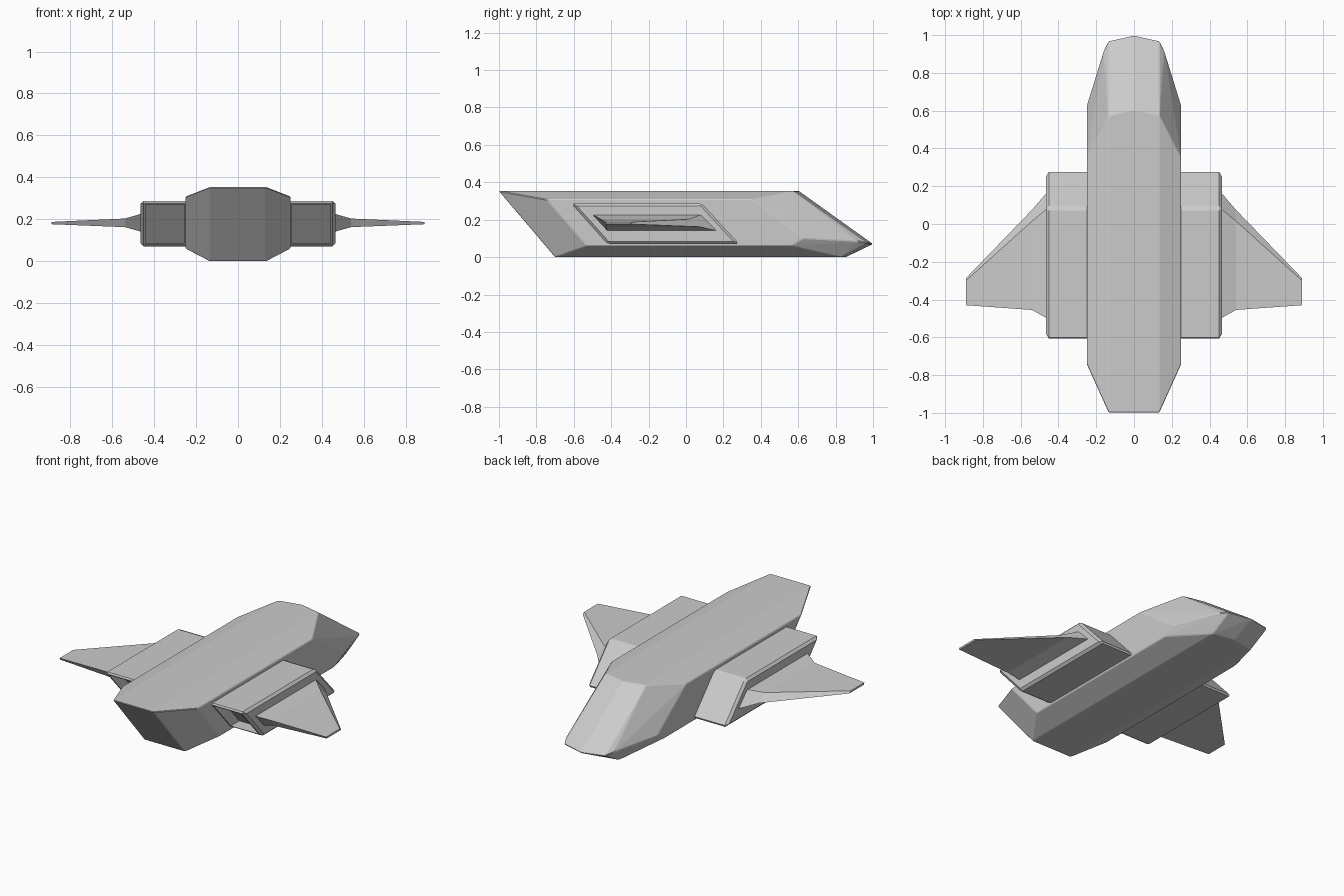
import bpy, bmesh
from mathutils import Vector

cube = bpy.data.objects.get("Cube")
if cube:
    bpy.data.objects.remove(cube)

grey = bpy.data.materials.new("hull_grey")
grey.use_nodes = True
grey.diffuse_color = (0.6, 0.6, 0.6, 1)
grey.node_tree.nodes["Principled BSDF"].inputs["Base Color"].default_value = (0.6, 0.6, 0.6, 1)


def solid(points):
    """Convex solid around the points, with flat regions merged."""
    bm = bmesh.new()
    for p in points:
        bm.verts.new(p)
    bmesh.ops.convex_hull(bm, input=bm.verts[:])
    bmesh.ops.dissolve_limit(bm, angle_limit=0.035, verts=bm.verts[:], edges=bm.edges[:])
    return bm


def round_edges(bm, width):
    bmesh.ops.bevel(bm, geom=bm.edges[:], offset=width, segments=1,
                    affect='EDGES', clamp_overlap=True)


def finish(name, bm):
    bmesh.ops.recalc_face_normals(bm, faces=bm.faces[:])
    mesh = bpy.data.meshes.new(name)
    bm.to_mesh(mesh)
    bm.free()
    mesh.materials.append(grey)
    obj = bpy.data.objects.new(name, mesh)
    bpy.context.collection.objects.link(obj)


# Fuselage: long eight-sided body with slanted, tapered ends
half = [
    (0.135, -1.0, 0.353), (0.25, -0.745, 0.308),
    (0.25, -0.53, 0.06), (0.135, -0.70, 0.0),
    (0.135, 0.575, 0.353), (0.25, 0.35, 0.308),
    (0.135, 0.97, 0.075), (0.16, 0.92, 0.085),
    (0.25, 0.63, 0.10), (0.25, 0.56, 0.06), (0.135, 0.83, 0.0),
]
tip = [(0, 0.605, 0.353), (0, 1.0, 0.07), (0, 0.855, 0.0)]
body = solid([(s * x, y, z) for s in (1, -1) for x, y, z in half] + tip)
round_edges(body, 0.004)
finish("fuselage", body)


def nacelle(name, side):
    """Slanted box with chamfered edges and a recessed intake."""
    profile = [(-0.615, 0.287), (0.085, 0.287), (0.285, 0.07), (-0.42, 0.07)]
    bm = solid([(side * x, y, z) for x in (0.235, 0.465) for y, z in profile])
    round_edges(bm, 0.014)
    bm.normal_update()
    front = max(bm.faces, key=lambda f: -f.normal.y * f.calc_area())
    bmesh.ops.inset_region(bm, faces=[front], thickness=0.012)
    bmesh.ops.inset_region(bm, faces=[front], thickness=0.001)
    bmesh.ops.translate(bm, verts=front.verts[:], vec=Vector((0, 0.08, 0)))
    finish(name, bm)


def wing(name, side):
    """Swept wing lofted through a thick root, a flare and a thin tip."""
    # x, top rear, top front, bottom front, bottom rear, top z, bottom z
    stations = [
        (0.45, -0.505, 0.09, 0.18, -0.42, 0.229, 0.137),
        (0.54, -0.455, 0.015, 0.075, -0.43, 0.203, 0.162),
        (0.89, -0.43, -0.30, -0.287, -0.425, 0.187, 0.176),
    ]
    bm = bmesh.new()
    rings = []
    for x, a, b, c, d, top, low in stations:
        corners = [(a, top), (b, top), (c, low), (d, low)]
        rings.append([bm.verts.new((side * x, y, z)) for y, z in corners])
    for r, q in zip(rings, rings[1:]):
        for i in range(4):
            j = (i + 1) % 4
            bm.faces.new((r[i], r[j], q[j], q[i]))
    bm.faces.new(rings[0])
    bm.faces.new(rings[-1])
    finish(name, bm)


for label, side in (("left", 1), ("right", -1)):
    nacelle(label + "_nacelle", side)
    wing(label + "_wing", side)
